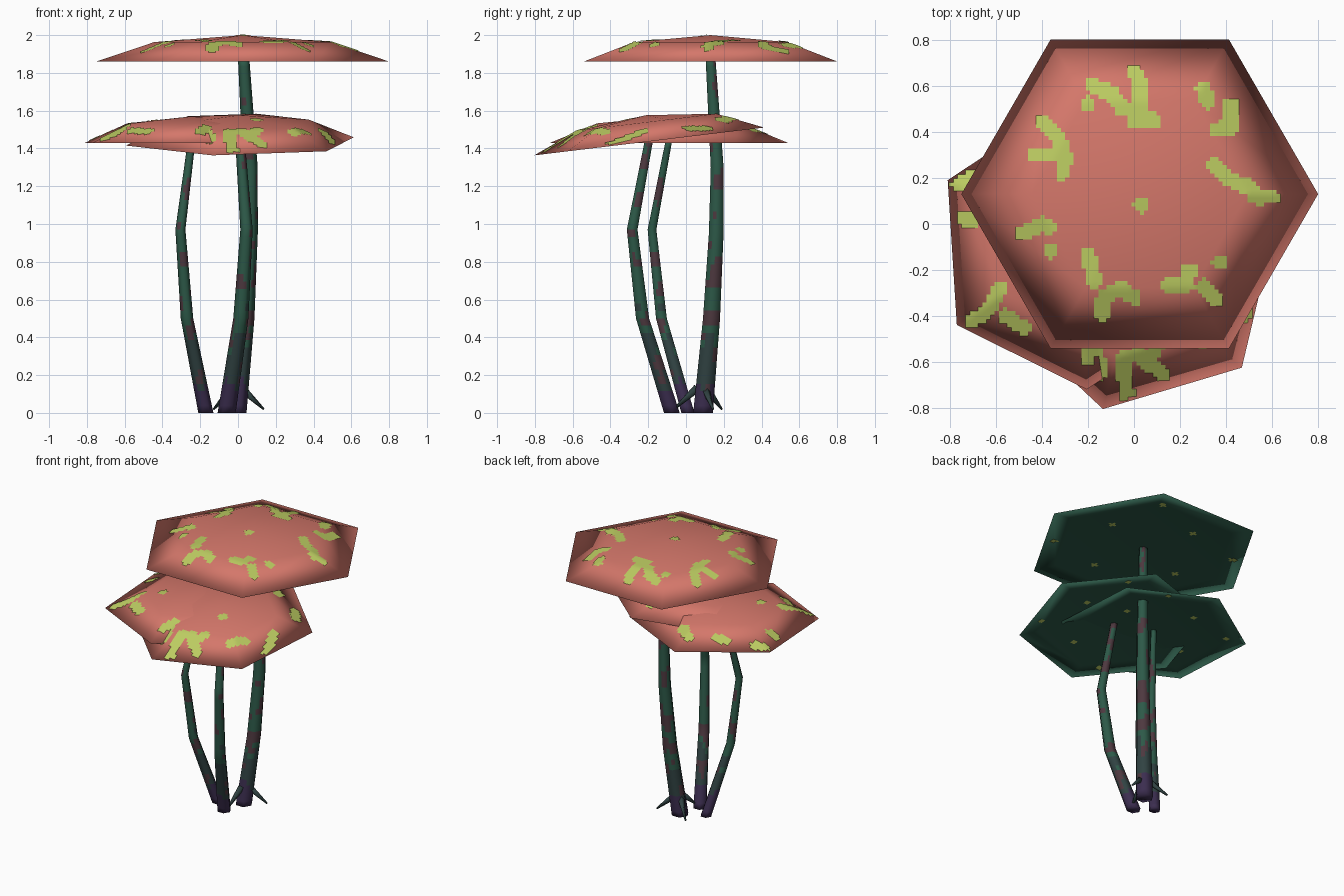
import bpy, bmesh, math
from mathutils import Vector, noise

if "Cube" in bpy.data.objects:
    bpy.data.objects.remove(bpy.data.objects["Cube"])


def material(name, rgb):
    m = bpy.data.materials.new(name)
    m.diffuse_color = (*rgb, 1)
    m.use_nodes = True
    m.node_tree.nodes["Principled BSDF"].inputs["Base Color"].default_value = m.diffuse_color
    return m


PINK = material("coral_pink", (0.66, 0.185, 0.145))
LIME = material("lime_yellow", (0.50, 0.60, 0.12))
GREEN = material("deep_green", (0.026, 0.10, 0.065))
SLATE = material("dark_slate", (0.03, 0.055, 0.055))
PURPLE = material("dark_purple", (0.045, 0.027, 0.08))
BROWN = material("dusky_brown", (0.075, 0.040, 0.050))


def make_object(name, bm, mats, smooth=True, loc=(0, 0, 0), rot=(0, 0, 0)):
    me = bpy.data.meshes.new(name)
    for f in bm.faces:
        f.smooth = smooth
    bm.to_mesh(me)
    bm.free()
    for m in mats:
        me.materials.append(m)
    ob = bpy.data.objects.new(name, me)
    bpy.context.collection.objects.link(ob)
    ob.location, ob.rotation_euler = loc, rot
    return ob


# Cap profiles: (fraction of radius, height above rim)
TOP = [(0, 0.14), (0.605, 0.103), (1, 0)]
UNDER = [(0, 0.02), (0.8, 0.015), (1, 0)]


def height(profile, t):
    for (a, za), (b, zb) in zip(profile, profile[1:]):
        if t <= b:
            return za + (zb - za) * (t - a) / (b - a)
    return 0


def hex_fraction(x, y, radius, turn):
    # how far out a point is, measured in hexagons
    d = max(x * math.cos(turn + math.radians(30 + 60 * i)) +
            y * math.sin(turn + math.radians(30 + 60 * i)) for i in range(6))
    return d / math.cos(math.pi / 6) / radius


def cap(name, loc, radius, turn, tilt):
    bm = bmesh.new()

    def ring(t, z):
        return [bm.verts.new((t * radius * math.cos(turn + i * math.pi / 3),
                              t * radius * math.sin(turn + i * math.pi / 3), z))
                for i in range(6)]
    rim = ring(*TOP[2])
    for (t, z), centre, idx in ((TOP[1], TOP[0][1], 0), (UNDER[1], UNDER[0][1], 1)):
        inner, mid = ring(t, z), bm.verts.new((0, 0, centre))
        for i in range(6):
            j = (i + 1) % 6
            for vs in ((rim[i], rim[j], inner[j], inner[i]), (inner[i], inner[j], mid)):
                f = bm.faces.new(vs if idx == 0 else vs[::-1])
                f.material_index = idx
    make_object(name, bm, [PINK, GREEN], True, loc, (tilt, 0, 0))


def near_stroke(p, stroke, width):
    for a, b in zip(stroke, stroke[1:] or stroke):
        a, b = Vector(a), Vector(b)
        d = b - a
        t = max(0, min(1, (p - a).dot(d) / d.length_squared)) if d.length else 0
        if (p - a - d * t).length < width:
            return True
    return False


def spots(name, loc, radius, turn, tilt, strokes, profile, lift, width):
    # blocky thin plates made of small cells lying on the cap surface
    bm = bmesh.new()
    s, n = 0.018, int(radius / 0.018) + 1
    for ix in range(-n, n):
        for iy in range(-n, n):
            p = Vector(((ix + 0.5) * s, (iy + 0.5) * s))
            if hex_fraction(p.x, p.y, radius, turn) > 0.975:
                continue
            world = p + Vector(loc[:2])
            if not any(near_stroke(world, st, width) for st in strokes):
                continue
            vs = []
            for dx, dy in ((0, 0), (1, 0), (1, 1), (0, 1)):
                x, y = (ix + dx) * s, (iy + dy) * s
                z = height(profile, hex_fraction(x, y, radius, turn)) + lift
                vs.append(bm.verts.new((x, y, z)))
            bm.faces.new(vs if lift > 0 else vs[::-1])
    bmesh.ops.remove_doubles(bm, verts=bm.verts, dist=0.0005)
    make_object(name, bm, [LIME], True, loc, (tilt, 0, 0))


HIGH = [
    [(-.18, .6), (-.1, .57), (-.05, .5), (.02, .5), (.03, .6), (0, .66)],
    [(0, .45), (.09, .45)], [(-.2, .52)],
    [(-.4, .44), (-.33, .38), (-.30, .28), (-.31, .22)], [(-.43, .3), (-.35, .3)],
    [(.3, .59), (.32, .53)], [(.42, .52), (.42, .42), (.36, .41)],
    [(.35, .26), (.42, .19), (.5, .16), (.55, .11)], [(.52, .12), (.6, .12)],
    [(.03, .08)], [(-.48, -.04), (-.4, 0), (-.37, -.02)], [(-.36, -.12)],
    [(-.2, -.14), (-.17, -.25)], [(-.14, -.39), (-.13, -.32), (-.06, -.28), (0, -.32)],
    [(.15, -.27), (.23, -.26), (.24, -.2)], [(.3, -.27), (.36, -.33)], [(.37, -.17)]]
FRONT = [
    [(-.17, -.54), (-.14, -.64)], [(-.03, -.74), (-.05, -.58), (.02, -.55)],
    [(.06, -.6), (.13, -.65)], [(.05, -.6), (.1, -.52)], [(.51, -.4), (.45, -.22)],
    [(.36, -.42), (.3, -.5)], [(.46, .02), (.38, .12)], [(.2, .2), (.1, .26)], [(.1, -.3)]]
LEFT = [
    [(-.78, .17), (-.7, .2)], [(-.74, .02), (-.7, .02)],
    [(-.7, -.42), (-.63, -.37), (-.58, -.28)], [(-.56, -.4), (-.48, -.45)],
    [(-.45, -.22)], [(-.52, .28), (-.45, .3)], [(-.3, .4), (-.2, .33)], [(-.2, -.58), (-.16, -.5)]]

CAPS = [("high", (0.025, 0.13, 1.86), 0.775, 0, 0, HIGH),
        ("front", (0.01, -0.195, 1.437), 0.63, math.radians(16.7), math.radians(6.9), FRONT),
        ("left", (-0.245, -0.09, 1.43), 0.63, math.radians(33.6), 0, LEFT)]
for key, loc, r, turn, tilt, strokes in CAPS:
    cap(key + "_cap", loc, r, turn, tilt)
    spots(key + "_cap_spots", loc, r, turn, tilt, strokes, TOP, 0.004, 0.033)
    dots = [[(loc[0] + r * d * math.cos(a), loc[1] + r * d * math.sin(a))]
            for a, d in ((k * 0.785 + 0.3, 0.5 + 0.28 * (k % 2)) for k in range(8))]
    spots(key + "_underside_dots", loc, r, turn, tilt, dots, UNDER, -0.003, 0.022)


# Stems: hexagonal tubes along a bent path, mottled by height and noise
def stem(name, path, r0, r1):
    bm = bmesh.new()
    pts = []
    for a, b in zip(path, path[1:]):
        a, b = Vector(a), Vector(b)
        n = max(1, round((b - a).length / 0.04))
        pts += [a.lerp(b, i / n) for i in range(n)]
    pts.append(Vector(path[-1]))
    rings = []
    for p in pts:
        r = r0 + (r1 - r0) * p.z / path[-1][2]
        ring = []
        for k in range(12):
            rad = r * (1 if k % 2 == 0 else math.cos(math.pi / 6))
            a = k * math.pi / 6
            ring.append(bm.verts.new((p.x + rad * math.cos(a), p.y + rad * math.sin(a), p.z)))
        rings.append(ring)
    for lo, hi in zip(rings, rings[1:]):
        for k in range(12):
            j = (k + 1) % 12
            f = bm.faces.new((lo[k], lo[j], hi[j], hi[k]))
            c = f.calc_center_median()
            v = noise.noise(Vector((c.x * 14, c.y * 14, c.z * 9)))
            if c.z + 0.08 * v < 0.14:
                f.material_index = 2
            elif v > 0.22:
                f.material_index = 3
            elif c.z + 0.3 * v < 0.36:
                f.material_index = 1
    bm.faces.new(rings[-1])
    bm.faces.new(rings[0][::-1]).material_index = 2
    make_object(name, bm, [GREEN, SLATE, PURPLE, BROWN])


stem("high_stem", [(-.015, .09, 0), (.035, .135, .5), (.06, .16, .95),
                   (.065, .165, 1.3), (.03, .13, 1.875)], 0.06, 0.03)
stem("front_stem", [(-.06, -.075, 0), (.015, -.23, .5), (.045, -.285, .97),
                    (.01, -.195, 1.45)], 0.048, 0.025)
stem("left_stem", [(-.17, .01, 0), (-.27, -.13, .5), (-.305, -.18, .97),
                   (-.245, -.09, 1.445)], 0.04, 0.02)

# Root spikes around the tall stem
for i, deg in enumerate((20, 140, 260)):
    d = Vector((math.cos(math.radians(deg)), math.sin(math.radians(deg)), 0))
    base = Vector((-.01, .09, .13)) + d * 0.03
    tip = Vector((-.01, .09, .02)) + d * 0.155
    bm = bmesh.new()
    bmesh.ops.create_cone(bm, cap_ends=True, segments=5, radius1=0.024, radius2=0.006,
                          depth=(tip - base).length)
    ob = make_object("root_spike_%d" % (i + 1), bm, [SLATE], True, (base + tip) / 2)
    ob.rotation_euler = (tip - base).to_track_quat('Z', 'Y').to_euler()
